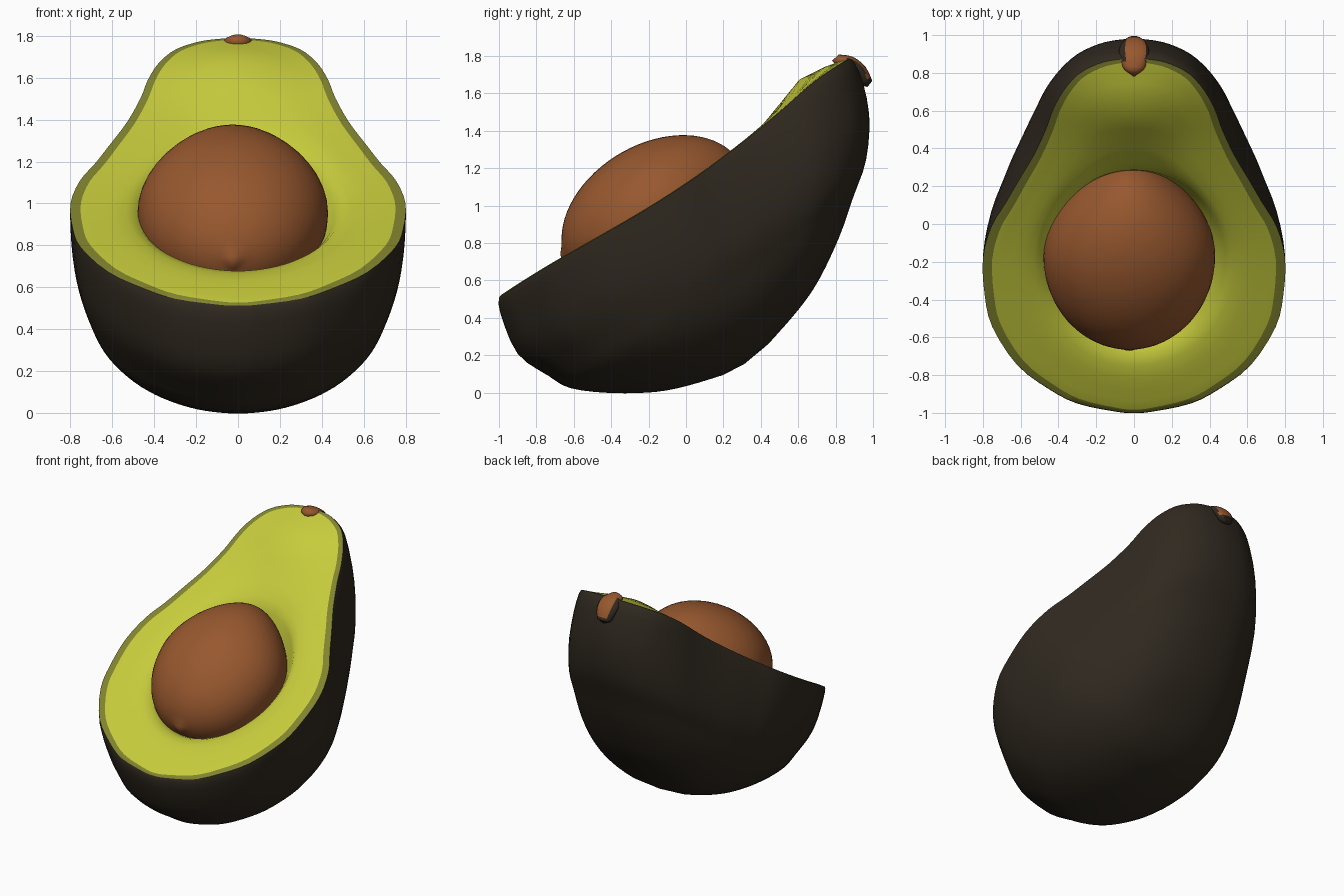
import bpy, bmesh, math
from mathutils import Vector

cube = bpy.data.objects.get("Cube")
if cube:
    bpy.data.objects.remove(cube, do_unlink=True)


def material(name, rgb):
    m = bpy.data.materials.new(name)
    m.use_nodes = True
    m.diffuse_color = (*rgb, 1)
    m.node_tree.nodes["Principled BSDF"].inputs["Base Color"].default_value = (*rgb, 1)
    return m


SKIN = material("dark skin", (0.029, 0.022, 0.014))
RIND = material("olive rind", (0.22, 0.23, 0.028))
FLESH = material("green flesh", (0.57, 0.60, 0.045))
PIT = material("brown pit", (0.31, 0.097, 0.028))

LENGTH, WIDTH, DEPTH = 2.27, 0.81, 1.037


def place(x, u, v):
    """Tilted frame: u runs along the cut face, v rises out of it."""
    return Vector((x, -1 + 0.827 * u - 0.562 * v, 0.515 + 0.562 * u + 0.827 * v))


def spline(pts, steps, closed=False):
    """Catmull-Rom curve through the points."""
    n = len(pts)
    get = (lambda i: Vector(pts[i % n])) if closed else (lambda i: Vector(pts[max(0, min(n - 1, i))]))
    out = []
    for i in range(n if closed else n - 1):
        a, b, c, d = (get(i + k) for k in (-1, 0, 1, 2))
        for s in range(steps):
            t = s / steps
            out.append(0.5 * (2 * b + (c - a) * t + (2 * a - 5 * b + 4 * c - d) * t ** 2
                              + (3 * b - a - 3 * c + d) * t ** 3))
    if not closed:
        out.append(get(n - 1))
    return out


def finish(name, bm, mats, angle):
    bmesh.ops.recalc_face_normals(bm, faces=bm.faces)
    me = bpy.data.meshes.new(name)
    bm.to_mesh(me)
    bm.free()
    for m in mats:
        me.materials.append(m)
    ob = bpy.data.objects.new(name, me)
    bpy.context.collection.objects.link(ob)
    bpy.ops.object.select_all(action='DESELECT')
    ob.select_set(True)
    bpy.context.view_layer.objects.active = ob
    bpy.ops.object.shade_smooth_by_angle(angle=math.radians(angle))


def loft(rings, start, end, strip_mats):
    """Closed skin over rings with a pole at each end, one material per strip."""
    bm = bmesh.new()
    rows = [[bm.verts.new(p) for p in r] for r in rings]
    n = len(rows[0])
    first, last = bm.verts.new(start), bm.verts.new(end)
    for i in range(n):
        j = (i + 1) % n
        bm.faces.new((first, rows[0][j], rows[0][i])).material_index = strip_mats[0]
        bm.faces.new((last, rows[-1][i], rows[-1][j])).material_index = strip_mats[-1]
        for k in range(len(rows) - 1):
            f = bm.faces.new((rows[k][i], rows[k][j], rows[k + 1][j], rows[k + 1][i]))
            f.material_index = strip_mats[k + 1]
    return bm


# Pear outline of the cut face as (x, u)
half = [(0, 0), (0.1, 0.01), (0.3, 0.06), (0.45, 0.15), (0.62, 0.3), (0.75, 0.53), (0.79, 0.72),
        (0.8, 0.95), (0.755, 1.15), (0.68, 1.3), (0.61, 1.45), (0.53, 1.62), (0.465, 1.8),
        (0.43, 1.93), (0.375, 2.06), (0.295, 2.17), (0.19, 2.235), (0.1, 2.26), (0, LENGTH)]
outline = spline(half + [(-x, u) for x, u in half[-2:0:-1]], 3, closed=True)
count = len(outline)


def sag(u):
    """The cut face dips in the middle and lifts at the neck."""
    return 0.015 * math.exp(-((u - 2.05) / 0.2) ** 2) - 0.06 * math.sin(math.pi * u / 2.35) ** 2


# Rind band: outline moved inwards
inner = []
for i, p in enumerate(outline):
    t = (outline[(i + 1) % count] - outline[i - 1]).normalized()
    inner.append(p + Vector((-t.y, t.x)) * (0.02 + 0.03 * abs(p.x) / WIDTH))

# Edge of the hollow that holds the pit, matched by direction
MID = Vector((0, 0.93))
hollow = []
for p in inner:
    d = (p - MID).normalized()
    hollow.append(MID + d / math.hypot(d.x / 0.46, d.y / 0.55))

# Cut face, from the hollow out to the rim
rings, mats = [], [2]
rings.append([place(*(MID + (p - MID) * 0.7), -0.32) for p in hollow])
for t, dip in ((1, 0.06), (0.9, 0.025), (0.75, 0.008), (0.55, 0), (0.35, 0), (0.15, 0), (0, 0)):
    ring = []
    for a, b in zip(inner, hollow):
        p = a.lerp(b, t)
        swell = 0.06 * math.exp(-((p.y - 2.05) / 0.27) ** 2 - (p.x / 0.3) ** 2) * min(1, t / 0.3)
        ring.append(place(p.x, p.y, sag(p.y) - dip + swell))
    rings.append(ring)
    mats.append(2)
rings.append([place(p.x, p.y, sag(p.y) - 0.004) for p in outline])
mats.append(1)

# Skin: slices at growing depth (depth, lower end, upper end)
slices = spline([(0, 0, LENGTH), (0.08, -0.045, 2.275), (0.31, -0.09, 2.185), (0.5, -0.02, 2.035),
                 (0.62, 0.04, 1.87), (0.76, 0.2, 1.68), (0.89, 0.4, 1.46),
                 (0.96, 0.56, 1.28), (1.02, 0.75, 1.05)], 3)
for depth, low, high in slices[1:]:
    f = depth / DEPTH
    wide = WIDTH * (1 - f ** 2.5) ** 0.435
    ring = []
    for p in outline:
        s = p.y / LENGTH
        pear = abs(p.x) / WIDTH
        oval = 2 * math.sqrt(max(0, s * (1 - s)))
        x = math.copysign(wide * (pear + (oval - pear) * f), p.x)
        u = low + (high - low) * s
        ring.append(place(x, u, sag(u) * (1 - f) ** 2 - depth))
    rings.append(ring)
    mats.append(0)
mats.append(0)
bm = loft(rings, place(0, 0.92, -0.36), place(0, 0.88, -DEPTH), mats)
finish("avocado_half", bm, [SKIN, RIND, FLESH], 40)

# Pit: egg, narrower at the upper end, with a small nub at the lower end
bm = bmesh.new()
bmesh.ops.create_uvsphere(bm, u_segments=48, v_segments=36, radius=1)
for v in bm.verts:
    s = v.co.z
    taper = 1 - 0.27 * s * s if s > 0 else 1
    nub = 0.025 * math.exp(-((v.co.x / 0.09) ** 2 + ((v.co.y - 0.2) / 0.09) ** 2)) if s < 0 else 0
    v.co = place(-0.025 + 0.455 * v.co.x * taper, 0.935 + 0.535 * s - nub, -0.105 + 0.375 * v.co.y - 0.015 * s)
finish("pit", bm, [PIT], 60)

# Stem stub bent over the top edge
path = spline([(0.815, 1.775), (0.88, 1.765), (0.935, 1.72), (0.965, 1.655)], 3)
rings = []
for i, p in enumerate(path):
    t = (path[min(i + 1, len(path) - 1)] - path[max(i - 1, 0)]).normalized()
    k = i / (len(path) - 1)
    r = 0.05 + 0.03 * math.sin(math.pi * k)
    ring = []
    for j in range(20):
        a = math.tau * j / 20
        q = p + Vector((-t.y, t.x)) * 0.033 * math.sin(a)
        ring.append((r * math.cos(a), q.x, q.y))
    rings.append(ring)
bm = loft(rings, (0, 0.78, 1.775), (0, 0.97, 1.635), [0] * (len(rings) + 1))
# Dark skin left on the flanks and the lower tip
for f in bm.faces:
    c = f.calc_center_median()
    if (not -0.045 < c.x < 0.062 and c.y > 0.87) or c.z < 1.685:
        f.material_index = 1
finish("stem", bm, [PIT, SKIN], 50)
